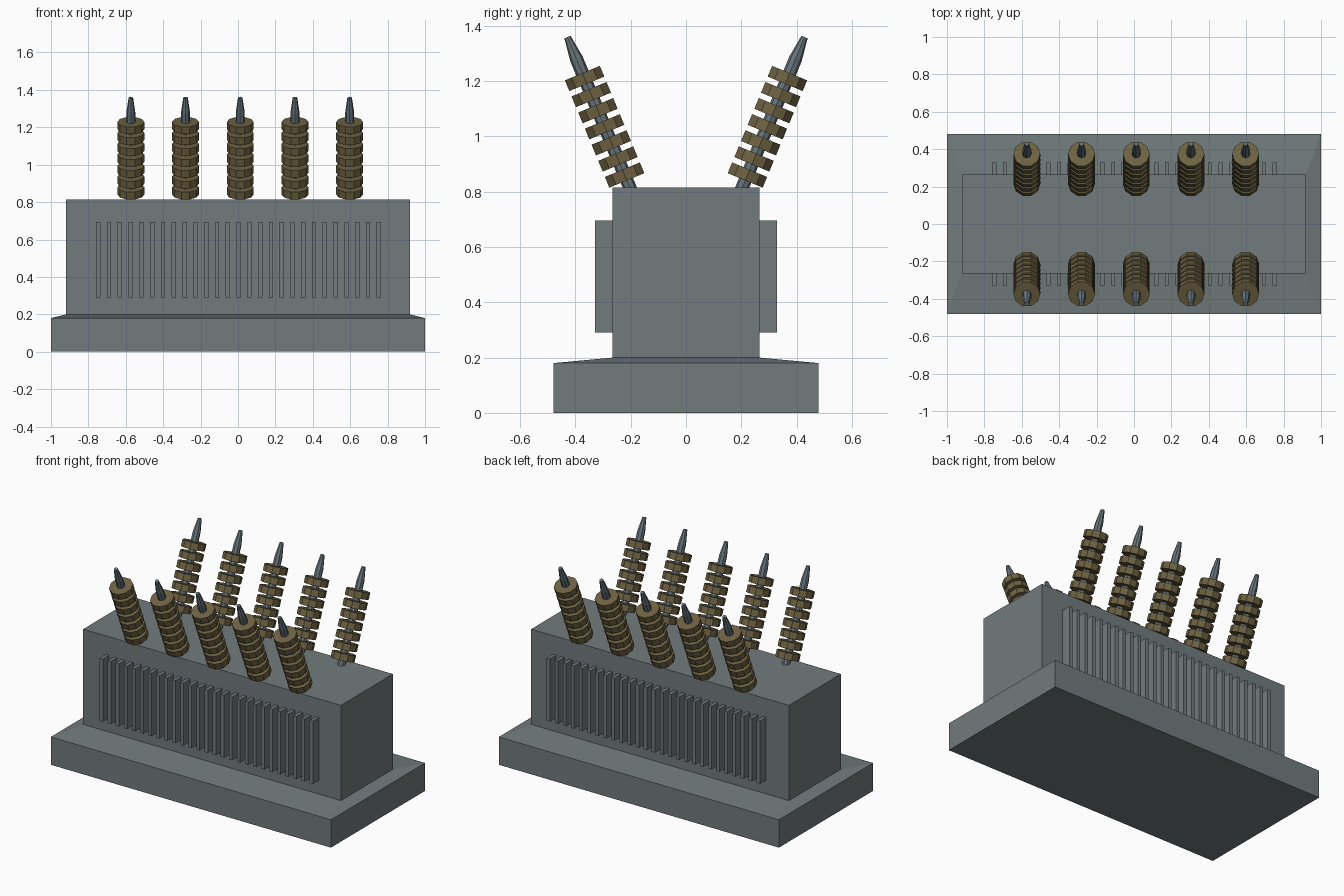
import bpy, bmesh, math
from mathutils import Matrix

cube = bpy.data.objects.get("Cube")
if cube:
    bpy.data.objects.remove(cube, do_unlink=True)


def material(name, rgb):
    m = bpy.data.materials.new(name)
    m.use_nodes = True
    m.diffuse_color = (*rgb, 1)
    m.node_tree.nodes["Principled BSDF"].inputs["Base Color"].default_value = (*rgb, 1)
    return m


grey = material("grey paint", (0.165, 0.198, 0.205))
steel = material("steel", (0.14, 0.18, 0.2))
brown = material("brown ceramic", (0.155, 0.122, 0.055))


def loft(bm, rings):
    """Bridge closed rings of points and cap both ends."""
    loops = [[bm.verts.new(p) for p in ring] for ring in rings]
    n = len(loops[0])
    for a, b in zip(loops, loops[1:]):
        for i in range(n):
            j = (i + 1) % n
            bm.faces.new((a[i], a[j], b[j], b[i]))
    bm.faces.new(loops[0][::-1])
    bm.faces.new(loops[-1])


def rectangle(hx, hy, z, cx=0, cy=0):
    return [(cx + sx * hx, cy + sy * hy, z)
            for sx, sy in ((-1, -1), (1, -1), (1, 1), (-1, 1))]


def circle(radius, z, sides):
    return [(radius * math.cos(math.tau * i / sides),
             radius * math.sin(math.tau * i / sides), z) for i in range(sides)]


def finish(name, bm, mat, matrix=None):
    bmesh.ops.recalc_face_normals(bm, faces=bm.faces)
    mesh = bpy.data.meshes.new(name)
    bm.to_mesh(mesh)
    bm.free()
    mesh.materials.append(mat)
    obj = bpy.data.objects.new(name, mesh)
    bpy.context.collection.objects.link(obj)
    if matrix:
        obj.matrix_world = matrix
    return obj


# Plinth with a gently sloping top
bm = bmesh.new()
loft(bm, [rectangle(1, 0.48, 0), rectangle(1, 0.48, 0.18), rectangle(0.92, 0.265, 0.2)])
finish("plinth", bm, grey)

# Main tank
bm = bmesh.new()
loft(bm, [rectangle(0.92, 0.265, 0.19), rectangle(0.92, 0.265, 0.815)])
finish("tank", bm, grey)

# Rows of cooling fins on the front and back
FINS = 27
for side, label in ((-1, "front"), (1, "back")):
    bm = bmesh.new()
    for i in range(FINS):
        x = -0.747 + 1.5 * i / (FINS - 1)
        loft(bm, [rectangle(0.0115, 0.04, z, x, side * 0.289) for z in (0.29, 0.695)])
    finish(label + "_cooling_fins", bm, grey)

# Tilted insulators: a pointed rod carrying a stack of discs
TILT = math.radians(22.5)
DISCS = 7
for side, label in ((-1, "front"), (1, "back")):
    for i in range(5):
        place = (Matrix.Translation((0.012 + 0.2925 * (i - 2), side * 0.222, 0.86))
                 @ Matrix.Rotation(-side * TILT, 4, "X"))
        bm = bmesh.new()
        loft(bm, [circle(r, z, 8) for r, z in
                  ((0.024, -0.1), (0.024, 0.455), (0.012, 0.54))])
        finish(f"{label}_rod_{i + 1}", bm, steel, place)
        bm = bmesh.new()
        for d in range(DISCS):
            z = 0.378 * d / (DISCS - 1)
            loft(bm, [circle(0.072, z + h, 10) for h in (-0.021, 0.021)])
        finish(f"{label}_insulator_discs_{i + 1}", bm, brown, place)
